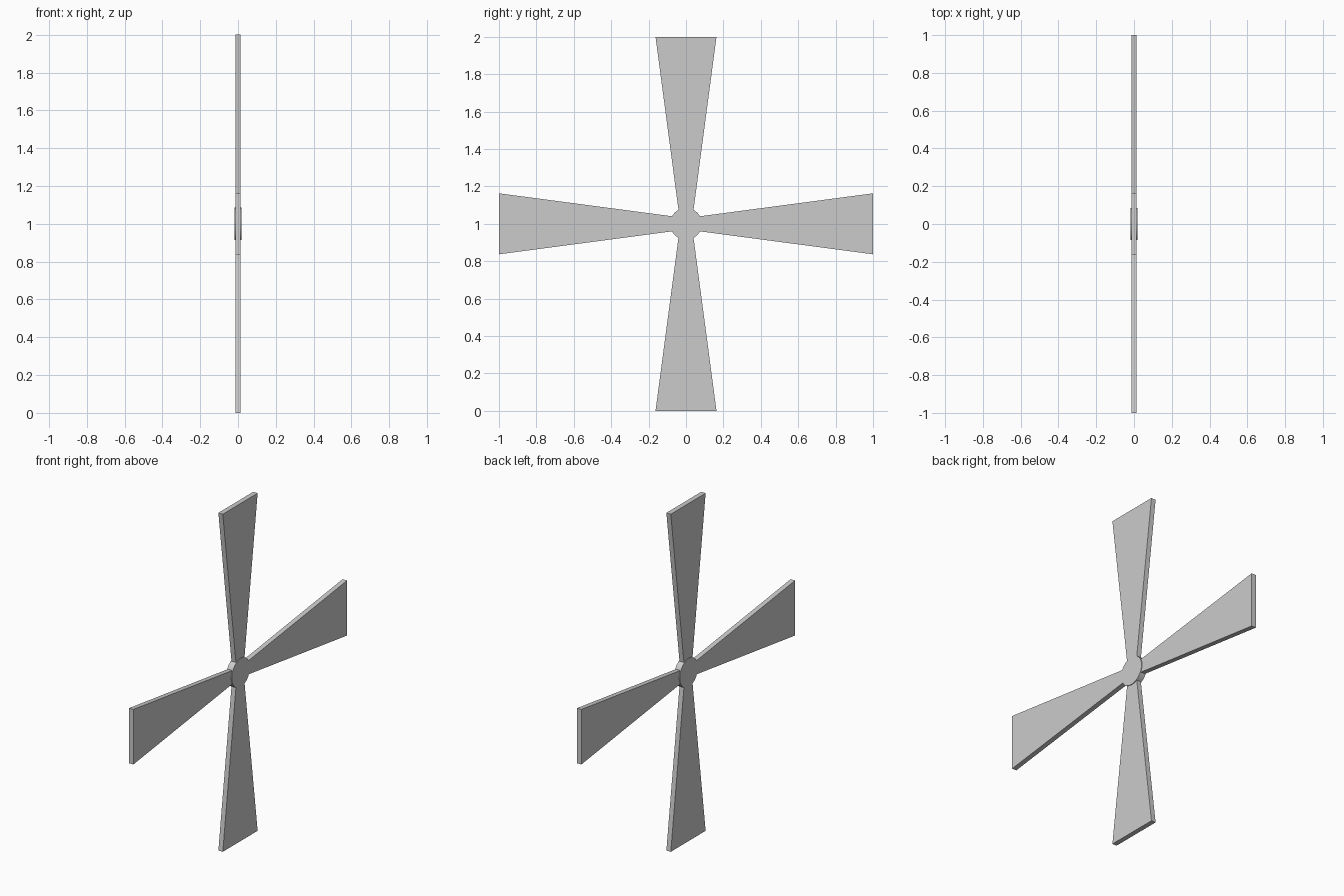
import bpy, bmesh, math
from mathutils import Matrix, Vector

if "Cube" in bpy.data.objects:
    bpy.data.objects.remove(bpy.data.objects["Cube"])

CENTRE = Vector((0, 0, 1))


def add_object(name, bm):
    bmesh.ops.recalc_face_normals(bm, faces=bm.faces)
    mesh = bpy.data.meshes.new(name)
    bm.to_mesh(mesh)
    bm.free()
    obj = bpy.data.objects.new(name, mesh)
    bpy.context.collection.objects.link(obj)
    obj.location = CENTRE
    return obj


def add_blade(name, angle, half_thick=0.0145):
    # Flat blade, narrow at the hub and wide at the tip
    outline = [(-0.037, 0.05), (0.037, 0.05), (0.163, 1.0), (-0.163, 1.0)]
    bm = bmesh.new()
    face = bm.faces.new([bm.verts.new((-half_thick, y, z)) for y, z in outline])
    ext = bmesh.ops.extrude_face_region(bm, geom=[face])
    moved = [v for v in ext["geom"] if isinstance(v, bmesh.types.BMVert)]
    bmesh.ops.translate(bm, verts=moved, vec=(2 * half_thick, 0, 0))
    bmesh.ops.rotate(bm, verts=bm.verts, matrix=Matrix.Rotation(angle, 3, 'X'))
    return add_object(name, bm)


# Four blades around the x axis
for i, name in enumerate(("blade_top", "blade_left", "blade_bottom", "blade_right")):
    add_blade(name, i * math.pi / 2)

# Round hub, slightly thicker than the blades
bm = bmesh.new()
bmesh.ops.create_cone(bm, cap_ends=True, segments=32, radius1=0.085, radius2=0.085,
                      depth=0.037, matrix=Matrix.Rotation(math.pi / 2, 4, 'Y'))
hub = add_object("hub", bm)
bpy.context.view_layer.objects.active = hub
hub.select_set(True)
bpy.ops.object.shade_smooth_by_angle(angle=math.radians(30))
